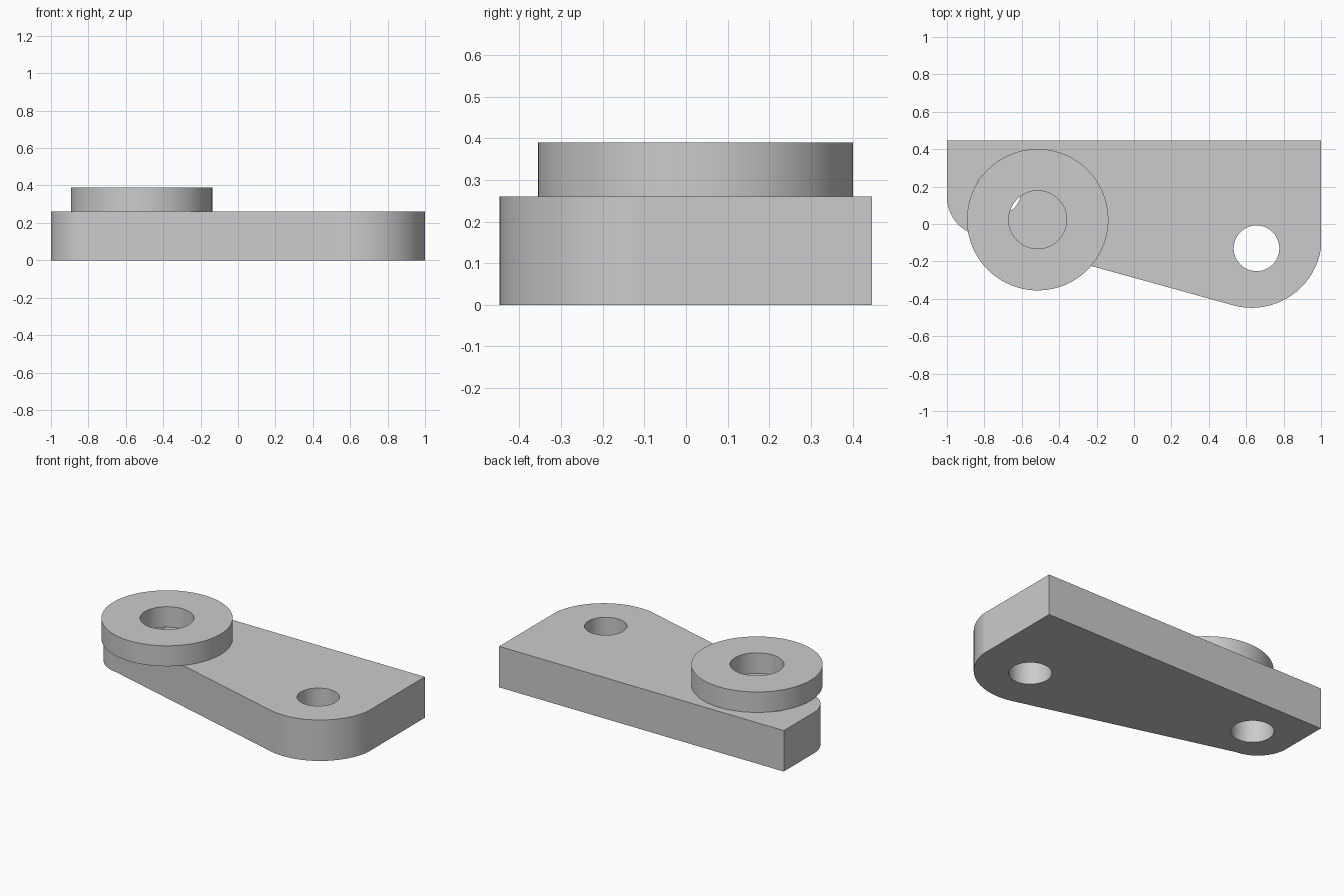
import bpy, bmesh, math

cube = bpy.data.objects.get("Cube")
if cube:
    bpy.data.objects.remove(cube, do_unlink=True)

# Single plain grey
grey = bpy.data.materials.new("light_grey")
grey.use_nodes = True
colour = (0.6, 0.6, 0.6, 1)
grey.diffuse_color = colour
grey.node_tree.nodes["Principled BSDF"].inputs["Base Color"].default_value = colour


def arc(cx, cy, r, start, end, steps):
    """Points on an arc, both ends included (angles in radians)."""
    return [(cx + r * math.cos(start + (end - start) * i / steps),
             cy + r * math.sin(start + (end - start) * i / steps))
            for i in range(steps + 1)]


def arc_between(cx, cy, r, p, q, steps):
    """Counter-clockwise arc from the direction of p to the direction of q."""
    a = math.atan2(p[1] - cy, p[0] - cx)
    b = math.atan2(q[1] - cy, q[0] - cx)
    return arc(cx, cy, r, a, b if b > a else b + math.tau, steps)


def circle(cx, cy, r):
    return arc(cx, cy, r, 0, math.tau, 96)[:-1]


def slab(name, loops, z0, z1):
    """Solid plate from an outline followed by hole loops."""
    bm = bmesh.new()
    caps = {z0: [], z1: []}
    for loop in loops:
        n = len(loop)
        rings = []
        for z in (z0, z1):
            ring = [bm.verts.new((x, y, z)) for x, y in loop]
            caps[z] += [bm.edges.new((ring[i], ring[(i + 1) % n])) for i in range(n)]
            rings.append(ring)
        low, high = rings
        for i in range(n):
            j = (i + 1) % n
            bm.faces.new((low[i], low[j], high[j], high[i]))
    for z, edges in caps.items():
        bmesh.ops.triangle_fill(bm, edges=edges, use_beauty=True,
                                normal=(0, 0, 1 if z == z1 else -1))
    bmesh.ops.recalc_face_normals(bm, faces=bm.faces)
    mesh = bpy.data.meshes.new(name)
    bm.to_mesh(mesh)
    bm.free()
    mesh.materials.append(grey)
    obj = bpy.data.objects.new(name, mesh)
    bpy.context.collection.objects.link(obj)
    bpy.ops.object.select_all(action='DESELECT')
    obj.select_set(True)
    bpy.context.view_layer.objects.active = obj
    bpy.ops.object.shade_smooth_by_angle(angle=math.radians(6))
    return obj


# Tapered base plate: straight back, rounded front corners, two bolt holes
outline = [(1, 0.447), (-1, 0.447)]
outline += arc_between(-0.79, 0.145, 0.21, (-1, 0.134), (-0.807, -0.064), 24)
outline += arc_between(0.629, -0.073, 0.375, (0.54, -0.437), (1, -0.13), 30)
slab("base_plate",
     [outline, circle(0.655, -0.13, 0.122), circle(-0.726, 0.173, 0.122)],
     0, 0.26)

# Thick ring resting off-centre on the narrow end
ring_centre = (-0.515, 0.023)
slab("spacer_ring",
     [circle(*ring_centre, 0.378), circle(*ring_centre, 0.155)],
     0.26, 0.39)
